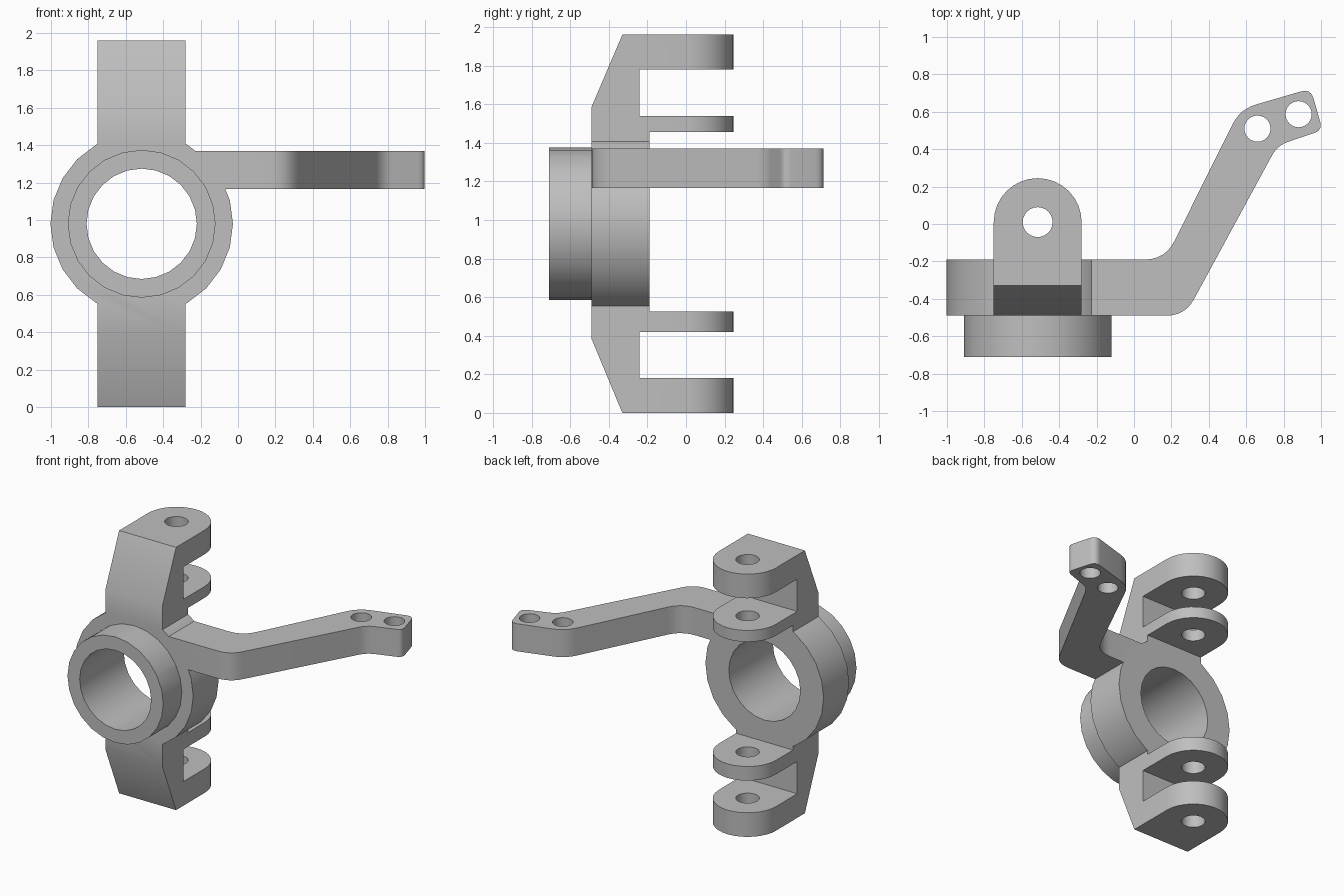
import bpy, bmesh
from math import sin, cos, pi, radians
from mathutils import Vector

if "Cube" in bpy.data.objects:
    bpy.data.objects.remove(bpy.data.objects["Cube"])

steel = bpy.data.materials.new("light grey metal")
steel.use_nodes = True
GREY = (0.52, 0.52, 0.52, 1)
steel.diffuse_color = GREY
steel.node_tree.nodes["Principled BSDF"].inputs["Base Color"].default_value = GREY

CX, CZ = -0.515, 0.98      # hub centre
HALF = 0.235               # half width of the yokes


def prism(name, outline, axis, lo, hi):
    """Extrude a flat outline along an axis from lo to hi."""
    place = {"x": lambda a, b, t: (t, a, b),
             "y": lambda a, b, t: (a, t, b),
             "z": lambda a, b, t: (a, b, t)}[axis]
    bm = bmesh.new()
    face = bm.faces.new([bm.verts.new(place(a, b, lo)) for a, b in outline])
    side = bmesh.ops.extrude_face_region(bm, geom=[face])["geom"]
    shift = Vector(place(0, 0, hi - lo))
    bmesh.ops.translate(bm, vec=shift, verts=[v for v in side if isinstance(v, bmesh.types.BMVert)])
    bmesh.ops.recalc_face_normals(bm, faces=bm.faces)
    mesh = bpy.data.meshes.new(name)
    bm.to_mesh(mesh)
    bm.free()
    mesh.materials.append(steel)
    obj = bpy.data.objects.new(name, mesh)
    bpy.context.collection.objects.link(obj)
    return obj


def arc(cx, cy, r, start=0, sweep=2 * pi, n=24):
    count = n if sweep >= 2 * pi else n + 1
    return [(cx + r * cos(start + sweep * i / n), cy + r * sin(start + sweep * i / n))
            for i in range(count)]


def rounded(corners, steps=6):
    """Outline from (x, y, rounding distance) corners."""
    pts = []
    for i, (x, y, d) in enumerate(corners):
        p = Vector((x, y))
        if not d:
            pts.append((x, y))
            continue
        before = Vector(corners[i - 1][:2])
        after = Vector(corners[(i + 1) % len(corners)][:2])
        a = p + (before - p).normalized() * d
        b = p + (after - p).normalized() * d
        for k in range(steps + 1):
            t = k / steps
            pts.append(tuple(a * (1 - t) ** 2 + p * 2 * t * (1 - t) + b * t * t))
    return pts


def combine(obj, tool, operation):
    """Apply a boolean and discard the tool."""
    mod = obj.modifiers.new(operation, "BOOLEAN")
    mod.operation, mod.object, mod.solver = operation, tool, "EXACT"
    bpy.context.view_layer.update()
    result = obj.evaluated_get(bpy.context.evaluated_depsgraph_get())
    mesh = bpy.data.meshes.new_from_object(result)
    obj.modifiers.clear()
    obj.data = mesh
    bpy.data.objects.remove(tool)


# Hub and its front collar
knuckle = prism("steering_knuckle", arc(CX, CZ, 0.488), "y", -0.49, -0.19)
combine(knuckle, prism("collar", arc(CX, CZ, 0.395), "y", -0.71, -0.45), "UNION")

# Forked yokes: side profile trimmed to a round-ended plan
upper = [(-0.49, 1.3), (-0.49, 1.585), (-0.33, 1.96), (0.3, 1.96), (0.3, 1.78), (-0.24, 1.78),
         (-0.24, 1.54), (0.3, 1.54), (0.3, 1.455), (-0.19, 1.455), (-0.19, 1.3)]
lower = [(-0.49, 0.66), (-0.49, 0.385), (-0.33, 0), (0.3, 0), (0.3, 0.18), (-0.24, 0.18),
         (-0.24, 0.42), (0.3, 0.42), (0.3, 0.525), (-0.19, 0.525), (-0.19, 0.66)]
plan = [(CX - HALF, -0.6), (CX + HALF, -0.6)] + arc(CX, 0.01, HALF, 0, pi, 16)
for name, profile in (("upper_yoke", upper), ("lower_yoke", lower)):
    yoke = prism(name, profile, "x", CX - 0.4, CX + 0.4)
    combine(yoke, prism("plan_trim", plan, "z", -0.2, 2.2), "INTERSECT")
    combine(yoke, prism("pin_hole", arc(CX, 0.01, 0.08), "z", -0.2, 2.2), "DIFFERENCE")
    combine(knuckle, yoke, "UNION")

# Cranked steering arm with two holes at its tip
arm = prism("steering_arm", rounded([
    (-0.26, -0.49, 0), (0.273, -0.49, 0.1), (0.767, 0.42, 0.06), (1.008, 0.502, 0.045),
    (0.945, 0.724, 0.055), (0.567, 0.614, 0.09), (0.167, -0.19, 0.11), (-0.26, -0.19, 0),
]), "z", 1.165, 1.37)
for x, y in ((0.66, 0.51), (0.88, 0.587)):
    combine(arm, prism("arm_hole", arc(x, y, 0.07), "z", 1, 1.5), "DIFFERENCE")
combine(knuckle, arm, "UNION")

# Bore through hub and collar
combine(knuckle, prism("bore", arc(CX, CZ, 0.295), "y", -0.9, 0), "DIFFERENCE")

# Merge flat regions, then shade curved walls smooth
bm = bmesh.new()
bm.from_mesh(knuckle.data)
bmesh.ops.remove_doubles(bm, verts=bm.verts, dist=0.0005)
bmesh.ops.dissolve_limit(bm, angle_limit=radians(0.5), verts=bm.verts, edges=bm.edges)
bm.to_mesh(knuckle.data)
bm.free()
bpy.ops.object.select_all(action="DESELECT")
knuckle.select_set(True)
bpy.context.view_layer.objects.active = knuckle
bpy.ops.object.shade_smooth_by_angle(angle=radians(30))
